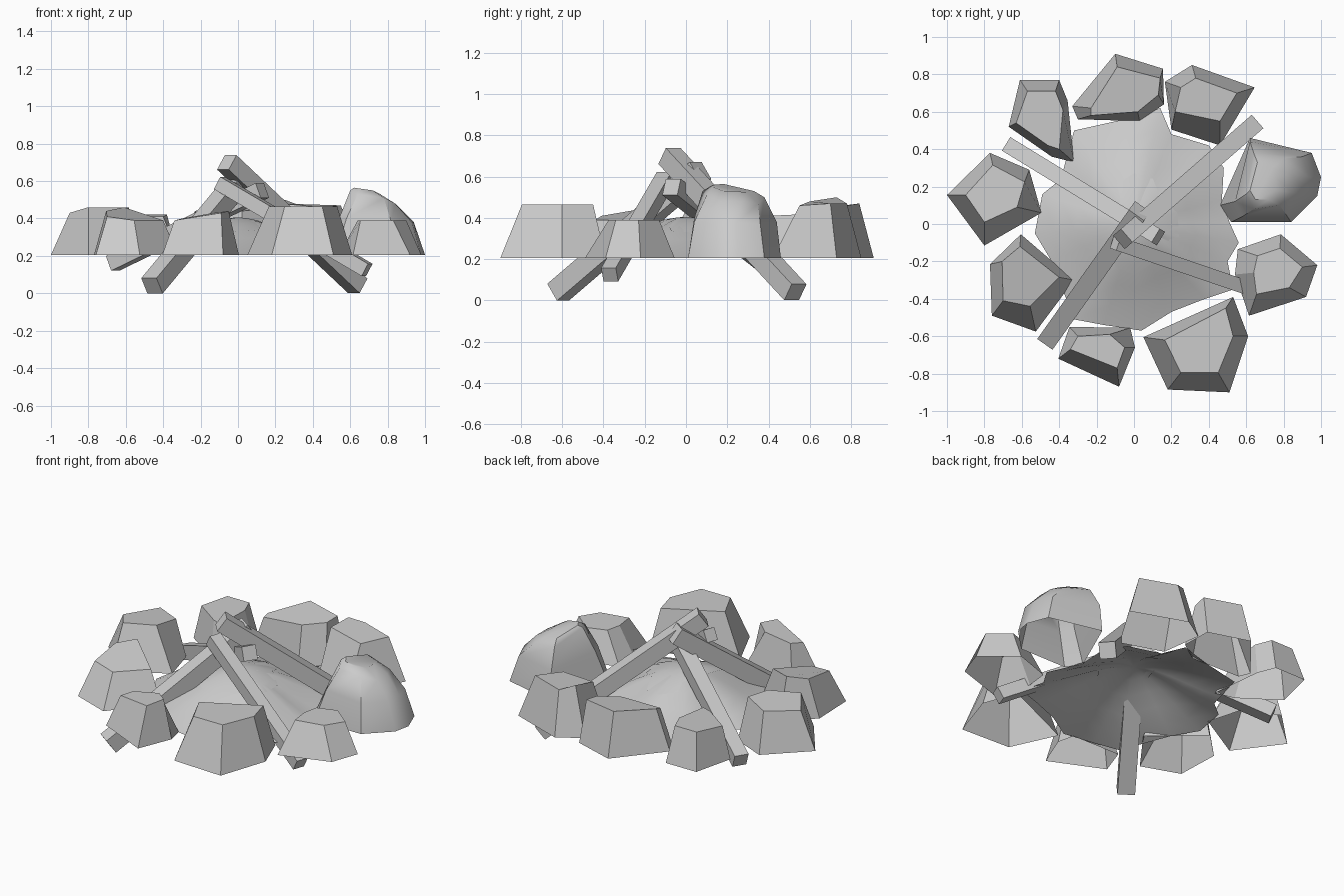
import bpy
from mathutils import Matrix, Vector

if "Cube" in bpy.data.objects:
    bpy.data.objects.remove(bpy.data.objects["Cube"])

GROUND = .205
grey = bpy.data.materials.new("plain_grey")
grey.use_nodes = True
grey.diffuse_color = (.6, .6, .6, 1)
grey.node_tree.nodes["Principled BSDF"].inputs["Base Color"].default_value = (.6, .6, .6, 1)


def add_mesh(name, verts, faces):
    mesh = bpy.data.meshes.new(name)
    mesh.from_pydata(verts, [], faces)
    mesh.materials.append(grey)
    obj = bpy.data.objects.new(name, mesh)
    bpy.context.collection.objects.link(obj)
    return obj


def smooth(obj, angle):
    bpy.ops.object.select_all(action='DESELECT')
    obj.select_set(True)
    bpy.context.view_layer.objects.active = obj
    bpy.ops.object.shade_smooth_by_angle(angle=angle)


def loft(name, rings, cap=True):
    """Skin equal-sized rings from bottom to top, leaving the bottom open."""
    n = len(rings[0])
    faces = [(k * n + i, k * n + (i + 1) % n, (k + 1) * n + (i + 1) % n, (k + 1) * n + i)
             for k in range(len(rings) - 1) for i in range(n)]
    verts = [p for ring in rings for p in ring]
    if cap:
        faces.append(tuple(range(len(verts) - n, len(verts))))
    return add_mesh(name, verts, faces)


def stone(name, base, top, heights):
    """Faceted, open-bottomed rock; outlines run clockwise from above."""
    low = [(x, y, GROUND) for x, y in reversed(base)]
    high = [(x, y, z) for (x, y), z in zip(reversed(top), reversed(heights))]
    return loft(name, [low, high])


def mound(name, outline, centre, profile):
    """Skin scaled copies of an outline, each at its own height, up to a small cap."""
    cx, cy = centre
    return loft(name, [[(cx + (x - cx) * s, cy + (y - cy) * s, z)
                        for x, y in reversed(outline)] for s, z in profile])


def log(name, low, high, width):
    """Square beam between the centres of its two ends."""
    a, b = Vector(low), Vector(high)
    along = (b - a).normalized()
    side = along.cross(Vector((0, 0, 1))).normalized()
    up = side.cross(along)
    turn = Matrix((side, up, along)).transposed()
    h = width / 2
    square = [(-h, -h), (h, -h), (h, h), (-h, h)]
    ends = [[p + turn @ Vector((u, v, 0)) for u, v in square] for p in (a, b)]
    obj = loft(name, ends)
    start = add_mesh(name + "_foot", ends[0], [(3, 2, 1, 0)])
    start.parent = obj


# Ring of stones
stone("back_stone",
      [(-.1, .91), (.155, .83), (.16, .64), (.03, .55), (-.3, .56), (-.33, .63)],
      [(-.09, .84), (.14, .78), (.13, .69), (.02, .6), (-.23, .58), (-.23, .62)],
      [.47, .46, .45, .44, .43, .44])
stone("back_left_stone",
      [(.31, .85), (.645, .73), (.46, .42), (.2, .505), (.165, .76)],
      [(.33, .78), (.55, .7), (.46, .55), (.22, .6), (.25, .73)],
      [.47, .47, .46, .48, .5])
stone("front_left_small_stone",
      [(.785, -.055), (.98, -.22), (.92, -.39), (.615, -.49), (.54, -.27), (.555, -.135)],
      [(.78, -.13), (.9, -.23), (.83, -.34), (.655, -.375), (.64, -.26), (.66, -.17)],
      [.39] * 6)
stone("front_left_large_stone",
      [(.53, -.39), (.61, -.6), (.51, -.9), (.18, -.885), (.05, -.605)],
      [(.49, -.45), (.53, -.6), (.45, -.795), (.25, -.795), (.165, -.62)],
      [.465] * 5)
stone("front_stone",
      [(-.345, -.55), (-.02, -.555), (.005, -.66), (-.08, -.87), (-.405, -.72)],
      [(-.3, -.6), (-.13, -.59), (-.05, -.66), (-.09, -.77), (-.34, -.67)],
      [.4, .43, .44, .43, .39])
stone("front_right_stone",
      [(-.605, -.055), (-.32, -.3), (-.525, -.575), (-.76, -.49), (-.77, -.215)],
      [(-.61, -.12), (-.4, -.285), (-.555, -.44), (-.7, -.41), (-.705, -.2)],
      [.46, .39, .39, .41, .44])
stone("right_stone",
      [(-.77, .38), (-.56, .29), (-.495, .06), (-.8, -.115), (-1, .155)],
      [(-.755, .315), (-.585, .225), (-.625, .09), (-.8, .01), (-.9, .155)],
      [.45, .46, .46, .46, .43])
stone("back_right_stone",
      [(-.61, .77), (-.4, .77), (-.355, .66), (-.32, .33), (-.44, .36), (-.67, .52)],
      [(-.57, .71), (-.42, .71), (-.38, .61), (-.4, .4), (-.46, .42), (-.63, .54)],
      [.42, .42, .42, .41, .41, .41])

# Weathered boulder, tall on its inner side and sloping outward
boulder = loft("left_boulder", [
    [(.46, .1, GROUND), (.52, .01, GROUND), (.84, .01, GROUND), (.98, .15, GROUND),
     (1, .25, GROUND), (.95, .38, GROUND), (.62, .46, GROUND)],
    [(.54, .12, .4), (.58, .04, .4), (.82, .04, .38), (.93, .15, .38),
     (.94, .25, .38), (.9, .36, .37), (.62, .44, .38)],
    [(.6, .16, .55), (.64, .08, .53), (.78, .1, .51), (.84, .17, .48),
     (.84, .27, .48), (.8, .35, .47), (.64, .38, .5)],
    [(.62, .18, .565), (.65, .13, .56), (.72, .13, .55), (.76, .18, .53),
     (.76, .25, .53), (.74, .3, .52), (.66, .33, .53)]])
smooth(boulder, .7)

# Ash mound with a ragged rim
ash = mound("ash_mound",
            [(-.32, .5), (-.05, .56), (.14, .62), (.2, .48), (.4, .42), (.48, .3),
             (.47, .13), (.51, .01), (.56, -.1), (.5, -.2), (.53, -.35), (.38, -.4),
             (.2, -.47), (.04, -.57), (-.16, -.54), (-.32, -.51), (-.44, -.2),
             (-.53, -.05), (-.49, .16), (-.39, .24), (-.37, .32)],
            (0, 0), [(1, GROUND), (.8, .245), (.6, .295), (.4, .345), (.2, .385), (.05, .4)])
smooth(ash, 1)

# Thin burnt patch draped over the mound
patch = mound("burnt_patch",
              [(0, .27), (.1, .24), (.14, .14), (.23, .06), (.24, -.07), (.19, -.08),
               (.11, -.2), (0, -.27), (-.09, -.23), (-.13, -.2), (-.12, -.05),
               (-.07, .13), (-.09, .21)],
              (0, 0), [(s, .6) for s in (1, .8, .6, .4, .2, .05)])
drape = patch.modifiers.new("drape", 'SHRINKWRAP')
drape.target = ash
drape.wrap_method = 'PROJECT'
drape.use_project_z = True
drape.use_negative_direction = True
drape.use_positive_direction = False
drape.wrap_mode = 'ABOVE_SURFACE'
drape.offset = .005
smooth(patch, 1)

# Leaning logs
log("front_log", (-.46, -.62, .04), (.03, .07, .63), .1)
log("back_log", (.64, .53, .04), (-.06, -.08, .7), .095)
log("right_log", (-.67, .42, .16), (.13, -.07, .55), .085)
log("left_log", (.69, -.37, .125), (-.1, -.1, .59), .075)
